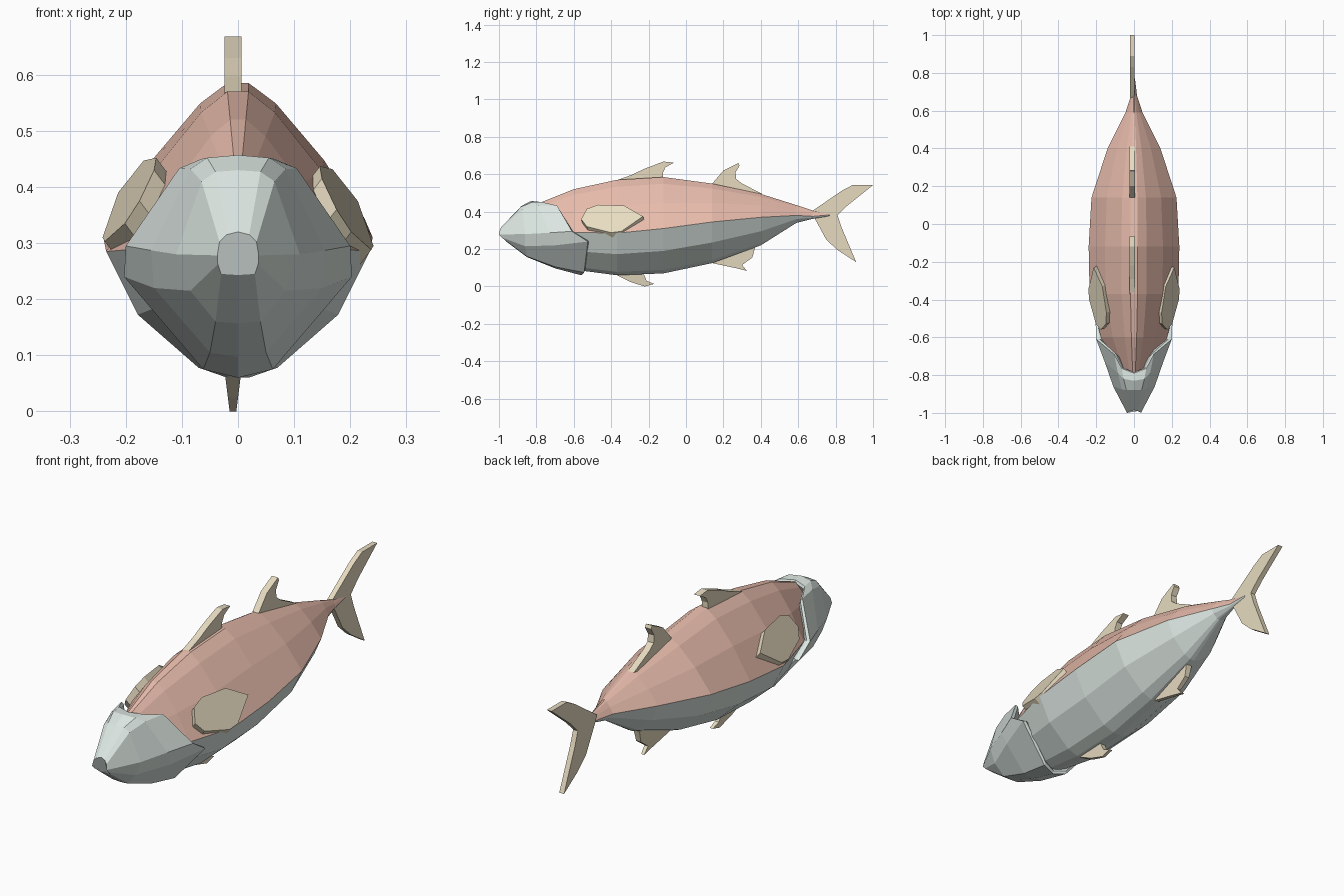
import bpy, bmesh
from mathutils import Vector

if "Cube" in bpy.data.objects:
    bpy.data.objects.remove(bpy.data.objects["Cube"])


def material(name, rgb):
    m = bpy.data.materials.new(name)
    m.diffuse_color = (*rgb, 1)
    m.use_nodes = True
    m.node_tree.nodes["Principled BSDF"].inputs["Base Color"].default_value = m.diffuse_color
    return m


SALMON = material("salmon", (0.80, 0.50, 0.41))
PALE = material("pale_grey_green", (0.72, 0.80, 0.76))
TAN = material("tan", (0.80, 0.71, 0.53))


def loft(name, rings, mat):
    """Skin closed rings of equal length and cap both ends."""
    bm = bmesh.new()
    vs = [[bm.verts.new(p) for p in r] for r in rings]
    n = len(vs[0])
    for a, b in zip(vs, vs[1:]):
        for i in range(n):
            j = (i + 1) % n
            bm.faces.new((a[i], a[j], b[j], b[i]))
    bm.faces.new(vs[0])
    bm.faces.new(vs[-1])
    bmesh.ops.recalc_face_normals(bm, faces=bm.faces)
    me = bpy.data.meshes.new(name)
    bm.to_mesh(me)
    bm.free()
    me.materials.append(mat)
    ob = bpy.data.objects.new(name, me)
    bpy.context.collection.objects.link(ob)
    return ob


# Body stations: y, half width, top z, seam z, bottom z
STATIONS = [(-.80, .08, .44, .30, .20), (-.60, .175, .52, .29, .09),
            (-.37, .235, .57, .285, .06), (-.12, .24, .585, .31, .07),
            (.14, .225, .55, .345, .125), (.40, .14, .495, .37, .22),
            (.59, .045, .435, .38, .34), (.68, .016, .405, .375, .362),
            (.77, .005, .388, .383, .376)]
UPPER = [(1, 0), (.64, .5), (.28, .87), (.08, 1)]
LOWER = [(1, 0), (.76, .5), (.30, .92), (.08, 1)]


def half_body(name, section, end, mat):
    rings = []
    for s in STATIONS:
        y, w, seam, tip = s[0], s[1], s[3], s[end]
        half = [(w * u, y, seam + (tip - seam) * v) for u, v in section]
        rings.append(half + [(-x, y, z) for x, y, z in reversed(half)])
    loft(name, rings, mat)


half_body("body_back", UPPER, 2, SALMON)
half_body("body_belly", LOWER, 4, PALE)

# Head: half rings from crown to chin, last ring is the gill edge
HEAD = [
    [(0, -.985, .32), (.02, -.99, .315), (.033, -.995, .302), (.037, -1, .278),
     (.036, -.985, .262), (.03, -.965, .245), (0, -.965, .243)],
    [(0, -.88, .43), (.04, -.88, .427), (.065, -.875, .41), (.11, -.86, .28),
     (.085, -.86, .215), (.04, -.85, .16), (0, -.85, .157)],
    [(0, -.83, .457), (.055, -.82, .452), (.085, -.79, .432), (.155, -.73, .287),
     (.15, -.70, .22), (.05, -.70, .105), (0, -.70, .097)],
    [(0, -.79, .453), (.065, -.765, .45), (.105, -.69, .433), (.20, -.61, .295),
     (.203, -.525, .24), (.062, -.545, .075), (0, -.56, .06)],
]
# Folded gill lip that closes the shell just inside the edge
HEAD.append([(x * .93, y + .005, .28 + (z - .28) * .94) for x, y, z in HEAD[-1]])
HEAD.append([(x * .6, y - .04, .28 + (z - .28) * .6) for x, y, z in HEAD[-1]])
loft("head", [h + [(-x, y, z) for x, y, z in reversed(h[1:-1])] for h in HEAD], PALE)


# Upright fins: side outlines (y, z) given a thickness about x
def fin(name, outline, thick, tip_thick=None, cx=-.009):
    zs = [z for _, z in outline]
    lo, hi = min(zs), max(zs)

    def half(z):
        if tip_thick is None:
            return thick / 2
        return (tip_thick + (thick - tip_thick) * (z - lo) / (hi - lo)) / 2
    loft(name, [[(cx + s * half(z), y, z) for y, z in outline] for s in (-1, 1)], TAN)


fin("front_dorsal_fin", [(-.37, .568), (-.29, .597), (-.22, .63), (-.12, .668),
                         (-.065, .662), (-.11, .637), (-.123, .61), (-.123, .56),
                         (-.25, .55)], .031)
fin("rear_dorsal_fin", [(.14, .55), (.20, .62), (.28, .66), (.286, .645), (.265, .61),
                        (.268, .575), (.30, .55), (.41, .494), (.30, .48), (.16, .52)], .031)
fin("tail_fin", [(.67, .40), (.83, .51), (.89, .542), (1, .542), (.86, .43), (.81, .38),
                 (.83, .32), (.91, .13), (.81, .195), (.75, .25), (.69, .36)], .024)
fin("anal_fin", [(.14, .125), (.28, .095), (.325, .084), (.30, .115), (.355, .155),
                 (.37, .21), (.30, .20), (.20, .16)], .03, .015)
fin("belly_fin", [(-.38, .065), (-.30, .025), (-.22, 0), (-.17, .014), (-.21, .03),
                  (-.225, .065), (-.28, .08)], .032, .012)

# Pectoral fins: sloped slabs hugging the flanks
PECTORAL = [(-.56, .36), (-.53, .415), (-.47, .437), (-.33, .432), (-.23, .375),
            (-.345, .295), (-.40, .288), (-.53, .32)]
for name, side, lift in (("right_pectoral_fin", 1, 0), ("left_pectoral_fin", -1, .015)):
    outer = [Vector((.14 + .14 * (y + .5) - .55 * (z - .44), y, z + lift))
             for y, z in PECTORAL]
    inner = [p + Vector((-.025, .01, -.033)) for p in outer]
    loft(name, [[(side * p.x, p.y, p.z) for p in r] for r in (outer, inner)], TAN)
